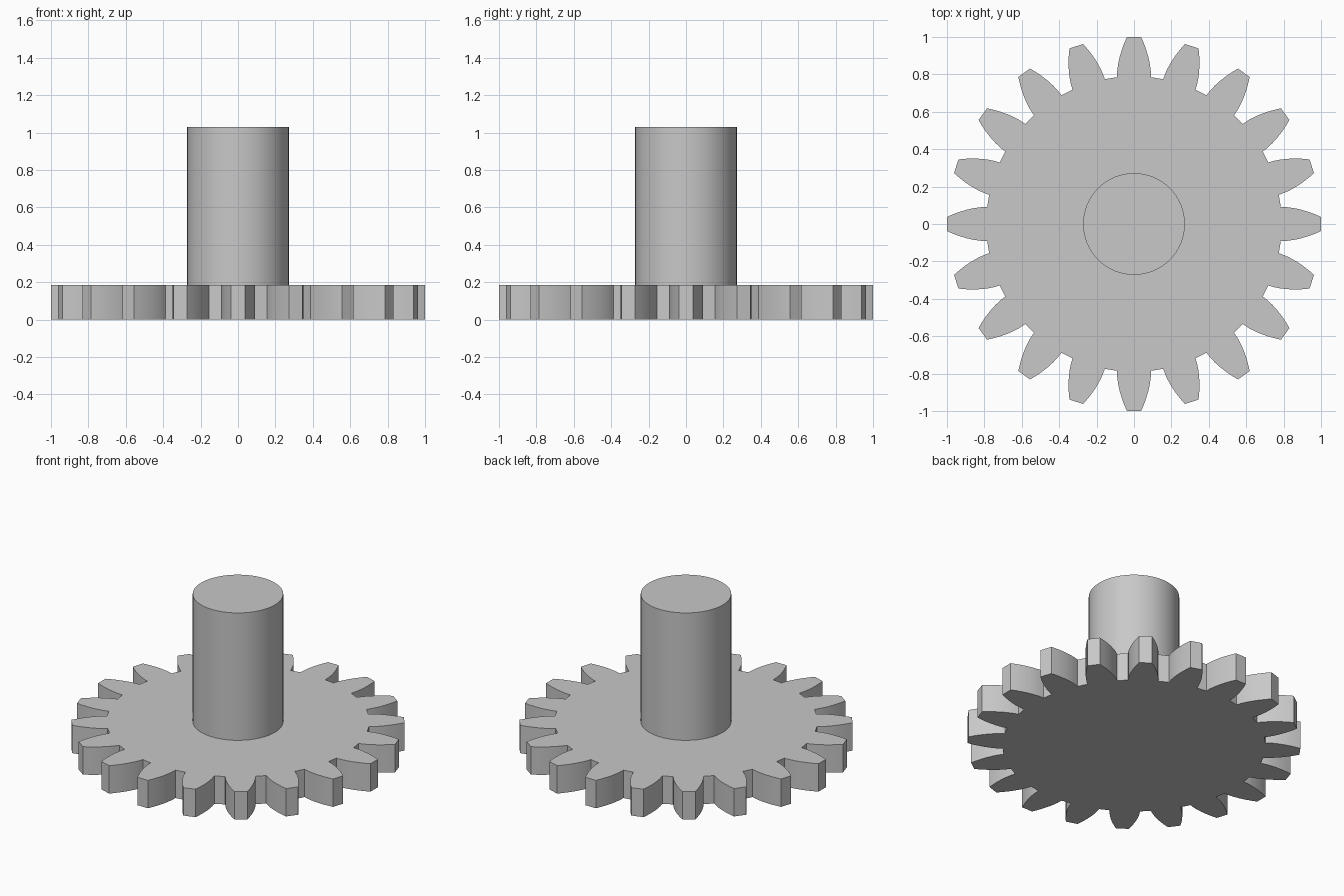
import bpy
import bmesh
from math import radians, sin, cos

TEETH = 20
ROOT_R, TIP_R = 0.79, 1.0
ROOT_HALF, TIP_HALF = 6.6, 2.2      # half angles of a tooth, degrees
FLANK_STEPS = 6
WHEEL_H = 0.185
SHAFT_R, SHAFT_TOP = 0.272, 1.03

cube = bpy.data.objects.get("Cube")
if cube:
    bpy.data.objects.remove(cube, do_unlink=True)

steel = bpy.data.materials.new("grey steel")
steel.use_nodes = True
grey = (0.58, 0.58, 0.58, 1.0)
steel.diffuse_color = grey
steel.node_tree.nodes["Principled BSDF"].inputs["Base Color"].default_value = grey


def extruded(name, outline, z0, z1, sharp_angle):
    """Extrude a closed outline from z0 to z1 into a solid object."""
    bm = bmesh.new()
    base = bm.faces.new([bm.verts.new((x, y, z0)) for x, y in outline])
    top = bmesh.ops.extrude_face_region(bm, geom=[base], use_keep_orig=True)
    moved = [v for v in top["geom"] if isinstance(v, bmesh.types.BMVert)]
    bmesh.ops.translate(bm, verts=moved, vec=(0, 0, z1 - z0))
    bmesh.ops.recalc_face_normals(bm, faces=bm.faces)
    mesh = bpy.data.meshes.new(name)
    bm.to_mesh(mesh)
    bm.free()
    mesh.materials.append(steel)
    obj = bpy.data.objects.new(name, mesh)
    bpy.context.collection.objects.link(obj)
    bpy.ops.object.select_all(action="DESELECT")
    obj.select_set(True)
    bpy.context.view_layer.objects.active = obj
    bpy.ops.object.shade_smooth_by_angle(angle=radians(sharp_angle))
    return obj


def polar(r, degrees):
    a = radians(degrees)
    return r * cos(a), r * sin(a)


# One curved tooth flank as (radius, half angle), from root to tip
flank = []
for i in range(FLANK_STEPS + 1):
    t = i / FLANK_STEPS
    flank.append((ROOT_R + (TIP_R - ROOT_R) * t,
                  ROOT_HALF - (ROOT_HALF - TIP_HALF) * t ** 1.4))

# Toothed wheel: each tooth is the flank going out, then mirrored coming back
outline = []
for n in range(TEETH):
    mid = n * 360 / TEETH
    outline += [polar(r, mid - a) for r, a in flank]
    outline += [polar(r, mid + a) for r, a in reversed(flank)]
extruded("gear_wheel", outline, 0, WHEEL_H, 20)

# Round shaft, seated slightly into the wheel
circle = [polar(SHAFT_R, 360 * i / 64) for i in range(64)]
extruded("shaft", circle, WHEEL_H - 0.02, SHAFT_TOP, 30)
